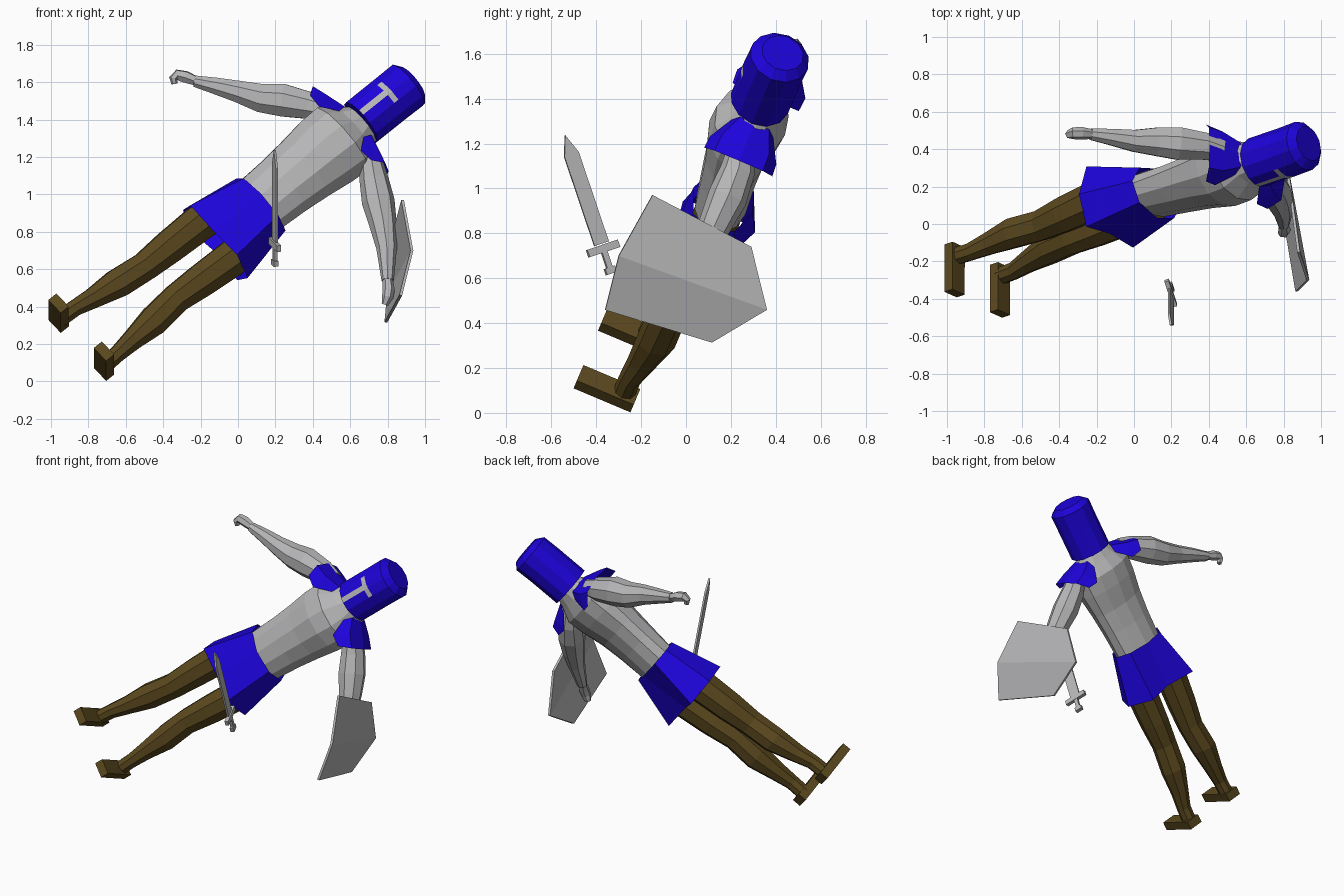
import bpy, bmesh, math
from mathutils import Vector, Matrix

cube = bpy.data.objects.get("Cube")
if cube:
    bpy.data.objects.remove(cube)


def material(name, rgb):
    m = bpy.data.materials.new(name)
    m.use_nodes = True
    m.diffuse_color = (*rgb, 1)
    m.node_tree.nodes["Principled BSDF"].inputs["Base Color"].default_value = (*rgb, 1)
    return m


BLUE = material("royal blue", (0.012, 0.001, 0.7))
GREY = material("steel grey", (0.47, 0.47, 0.48))
BROWN = material("leather brown", (0.105, 0.066, 0.013))

# Leaning pose of the whole figure: columns are left, back, up
up = Vector((0.755, 0.255, 0.606)).normalized()
back = Vector((0, 0.92, -0.39)).normalized()
left = back.cross(up).normalized()
back = up.cross(left)
POSE = Matrix((left, back, up)).transposed().to_4x4()
POSE.translation = (-0.85, -0.157, 0.165)
WORLD = Matrix()


def make(name, bm, mats, matrix):
    bmesh.ops.recalc_face_normals(bm, faces=bm.faces)
    mesh = bpy.data.meshes.new(name)
    bm.to_mesh(mesh)
    bm.free()
    for m in mats:
        mesh.materials.append(m)
    ob = bpy.data.objects.new(name, mesh)
    bpy.context.collection.objects.link(ob)
    ob.matrix_world = matrix
    return ob


def loft(name, rings, mats, matrix=POSE, caps=True, closed=True, rule=None):
    """Skin a list of equal-length point rings."""
    bm = bmesh.new()
    vs = [[bm.verts.new(p) for p in r] for r in rings]
    n = len(rings[0])
    for r, s in zip(vs, vs[1:]):
        for i in range(n if closed else n - 1):
            j = (i + 1) % n
            bm.faces.new((r[i], r[j], s[j], s[i]))
    if caps:
        bm.faces.new(vs[0][::-1])
        bm.faces.new(vs[-1])
    if rule:
        for f in bm.faces:
            f.material_index = rule(f.calc_center_median())
    return make(name, bm, mats, matrix)


def oval(z, rx, front, rear, angles, cx=0, cy=0):
    """Level ring with separate front and rear depths."""
    return [Vector((cx + rx * math.sin(a),
                    cy - (front if math.cos(a) > 0 else rear) * math.cos(a), z))
            for a in angles]


def turn(n):
    return [2 * math.pi * i / n for i in range(n)]


def limb(name, path, mat, n=8):
    """Tapered tube along (x, y, z, radius) points."""
    pts = [Vector(p[:3]) for p in path]
    rings = []
    for i, p in enumerate(pts):
        t = (pts[min(i + 1, len(pts) - 1)] - pts[max(i - 1, 0)]).normalized()
        u = t.cross(back).normalized()
        v = t.cross(u)
        r = path[i][3]
        rings.append([p + u * r * math.cos(a) + v * r * math.sin(a) for a in turn(n)])
    return loft(name, rings, [mat], WORLD)


def plate(name, outline, offset, mat, matrix=WORLD):
    """Flat outline pushed out by an offset."""
    off = Vector(offset)
    return loft(name, [[Vector(p) - off for p in outline],
                       [Vector(p) + off for p in outline]], [mat], matrix)


# Torso
torso = [(1.26, .175, .125, .11), (1.45, .185, .15, .10), (1.6, .20, .17, .10),
         (1.75, .22, .2, .125), (1.86, .225, .195, .135), (1.94, .17, .13, .10),
         (2.05, .08, .08, .06)]
loft("torso", [oval(*t, turn(12)) for t in torso], [GREY])

# Skirt with a folded rear panel
hem = [Vector((x, y, .955)) for x, y in ((0, -.15), (.19, -.17), (.275, 0), (.19, .18),
                                         (0, .115), (-.19, .18), (-.25, 0), (-.19, -.17))]
loft("skirt", [oval(1.29, .2, .15, .135, turn(8)), hem], [BLUE], caps=False)

# Helmet with a T-shaped visor opening
half = [math.radians(d) for d in (7, 30, 60, 90, 120, 150)]
around = half + [math.pi] + [2 * math.pi - a for a in reversed(half)]
helmet = [(2.0, .138, .14, .13), (2.175, .138, .14, .13), (2.205, .138, .14, .13),
          (2.33, .14, .135, .135), (2.365, .10, .09, .10)]


def visor(c):
    stem = abs(c.x) < .01 and c.z < 2.205
    slit = abs(c.x) < .06 and 2.175 < c.z < 2.205
    return 1 if c.y < -.1 and (stem or slit) else 0


loft("helmet", [oval(*h, around, 0, -.02) for h in helmet], [BLUE, GREY], rule=visor)

for side, label in ((1, "left"), (-1, "right")):
    # Legs: height, sideways, back, half width, front and rear depth
    leg = [(.02, .18, -.08, .047, .05, .05), (.12, .175, -.08, .047, .05, .05),
           (.24, .16, -.06, .06, .065, .065), (.4, .145, -.04, .085, .085, .09),
           (.58, .125, -.035, .083, .09, .085), (.75, .13, -.02, .095, .105, .1),
           (.97, .135, 0, .103, .115, .105), (1.2, .1, 0, .095, .1, .095)]
    loft(label + "_leg", [oval(z, w, f, r, turn(8), side * x, y)
                          for z, x, y, w, f, r in leg], [BROWN])

    # Shoes
    x = side * .185
    sole = [(x - .05, -.02), (x + .05, -.02), (x + .05, -.295), (x - .05, -.295)]
    loft(label + "_shoe", [[Vector((*p, -.012)) for p in sole],
                           [Vector((*p, .045)) for p in sole]], [BROWN])

    # Shoulder pads: squarish arches from the neck, tilting outward over the upper arm
    arches = []
    for x, z, tilt, height, depth in ((.1, 1.93, 10, .06, .1), (.17, 1.85, 24, .12, .16),
                                      (.25, 1.855, 37, .092, .165)):
        t = math.radians(tilt)
        arch = []
        for i in range(5):
            a = i * math.pi / 4
            rise = height * max(math.sin(a), 0) ** .6
            arch.append(Vector((side * (x + rise * math.sin(t)),
                                -.01 - depth * math.cos(a), z + rise * math.cos(t))))
        arches.append(arch)
    loft(label + "_shoulder_pad", arches, [BLUE], caps=False, closed=False)

# Arms and curled hands
limb("right_arm", [(.47, .39, 1.455, .06), (.38, .415, 1.475, .078), (.24, .43, 1.503, .094),
                   (.12, .44, 1.515, .082), (0, .445, 1.55, .063), (-.12, .465, 1.58, .048),
                   (-.23, .48, 1.605, .033)], GREY)
limb("right_hand", [(-.22, .48, 1.605, .026), (-.28, .485, 1.628, .034),
                    (-.325, .485, 1.638, .032), (-.345, .48, 1.62, .024),
                    (-.34, .48, 1.59, .016)], GREY, 6)
limb("left_arm", [(.71, .25, 1.19, .06), (.727, .23, 1.08, .078), (.75, .185, .96, .088),
                  (.775, .13, .84, .074), (.795, .07, .71, .055), (.8, 0, .54, .033)], GREY)
limb("left_hand", [(.8, .0, .55, .026), (.805, -.03, .49, .033), (.8, -.045, .45, .03),
                   (.785, -.045, .41, .018)], GREY, 6)

# Shield: two flat halves meeting on a ridge
nose, tail = (.93, -.3, .7), (.804, .36, .46)
bm = bmesh.new()
a, b = bm.verts.new(nose), bm.verts.new(tail)
for pair in (((.82, .29, .74), (.88, -.15, .97)), ((.79, .115, .315), (.87, -.36, .46))):
    bm.faces.new([a, b] + [bm.verts.new(p) for p in pair])
shield = make("shield", bm, [GREY], WORLD)
solid = shield.modifiers.new("thickness", 'SOLIDIFY')
solid.thickness = .015
solid.offset = 0

# Sword: blade, guard and grip in its own upright frame
axis = Vector((0, -.32, .95)).normalized()
wide = Vector((-.3, .9, .3)).normalized()
thin = wide.cross(axis).normalized()
wide = axis.cross(thin)
SWORD = Matrix((wide, thin, axis)).transposed().to_4x4()
SWORD.translation = (.197, -.335, .63)
plate("sword_blade", [(-.035, 0, .13), (.035, 0, .13), (.035, 0, .55),
                      (0, 0, .64), (-.035, 0, .55)], (0, .006, 0), GREY, SWORD)
plate("sword_guard", [(-.075, 0, .09), (.075, 0, .09), (.075, 0, .125), (-.075, 0, .125)],
      (0, .012, 0), GREY, SWORD)
plate("sword_grip", [(-.013, 0, .02), (.013, 0, .02), (.013, 0, .11), (-.013, 0, .11)],
      (0, .01, 0), GREY, SWORD)
plate("sword_pommel", [(-.024, 0, -.01), (.024, 0, -.01), (.024, 0, .02), (-.024, 0, .02)],
      (0, .013, 0), GREY, SWORD)
